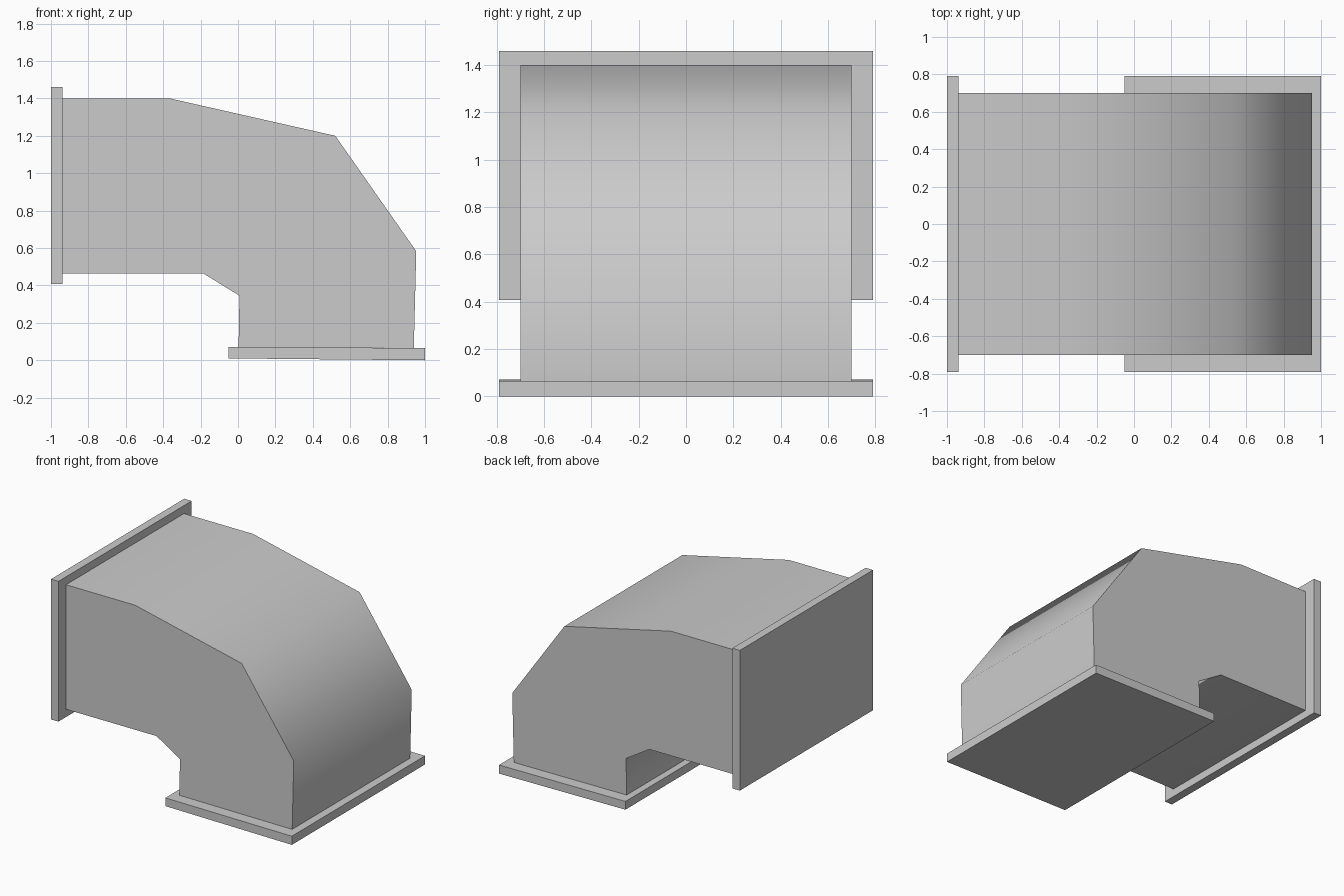
import bpy, bmesh, math

if "Cube" in bpy.data.objects:
    bpy.data.objects.remove(bpy.data.objects["Cube"])


def extrude_profile(name, points, half_width, smooth=False):
    """Extrude an x/z outline symmetrically along y."""
    bm = bmesh.new()
    face = bm.faces.new([bm.verts.new((x, -half_width, z)) for x, z in points])
    result = bmesh.ops.extrude_face_region(bm, geom=[face])
    verts = [g for g in result["geom"] if isinstance(g, bmesh.types.BMVert)]
    bmesh.ops.translate(bm, verts=verts, vec=(0, 2 * half_width, 0))
    bmesh.ops.recalc_face_normals(bm, faces=bm.faces)
    mesh = bpy.data.meshes.new(name)
    bm.to_mesh(mesh)
    bm.free()
    obj = bpy.data.objects.new(name, mesh)
    bpy.context.collection.objects.link(obj)
    if smooth:
        bpy.ops.object.select_all(action='DESELECT')
        obj.select_set(True)
        bpy.context.view_layer.objects.active = obj
        bpy.ops.object.shade_smooth_by_angle(angle=math.radians(65))
    return obj


# Faceted elbow duct, smooth around the bend with crisp side edges
extrude_profile("elbow_duct", [
    (-0.94, 1.40), (-0.365, 1.40), (0.52, 1.20), (0.953, 0.583), (0.94, 0.066),
    (0.003, 0.071), (0.008, 0.345), (-0.187, 0.465), (-0.94, 0.465)], 0.70, smooth=True)

# Upright flange at the side opening
extrude_profile("side_flange", [
    (-1.0, 0.407), (-0.938, 0.407), (-0.938, 1.46), (-1.0, 1.46)], 0.79)

# Slightly tilted flange at the bottom opening
extrude_profile("bottom_flange", [
    (-0.05, 0.01), (1.0, 0.0), (1.0, 0.065), (-0.05, 0.072)], 0.79)
